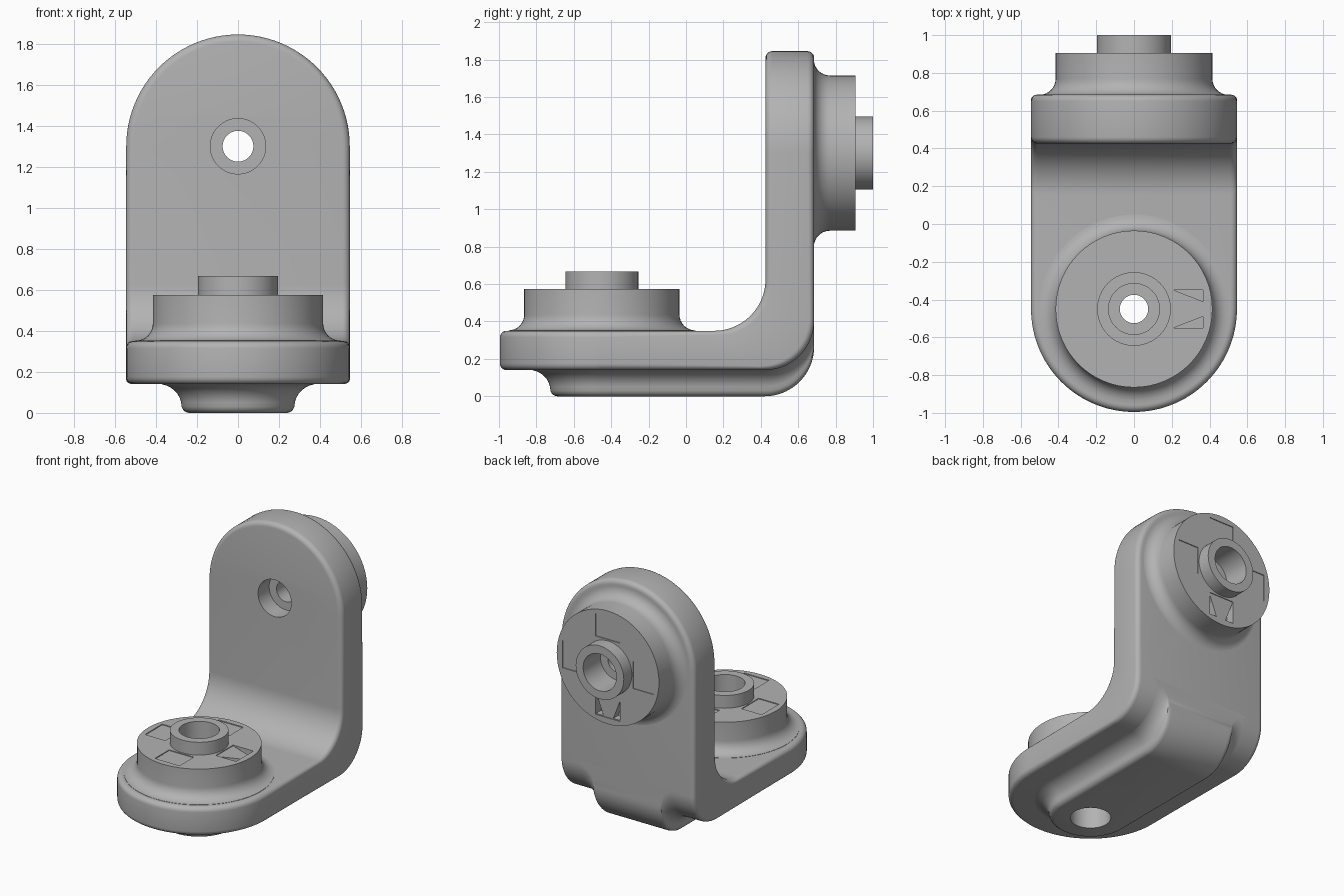
import bpy, bmesh
from math import sin, cos, pi
from mathutils import Matrix, Vector

cube = bpy.data.objects.get("Cube")
if cube:
    bpy.data.objects.remove(cube)

grey = bpy.data.materials.new("grey plastic")
grey.use_nodes = True
grey.diffuse_color = (0.45, 0.45, 0.45, 1)
grey.node_tree.nodes["Principled BSDF"].inputs["Base Color"].default_value = grey.diffuse_color

HOLE_Y, HOLE_Z = -0.45, 1.3      # hole centres on the foot and the upright
HALF, BORE = 0.545, 0.135
STEPS = 24


def make_object(name, bm, matrix=Matrix()):
    bmesh.ops.remove_doubles(bm, verts=bm.verts, dist=0.0005)
    bmesh.ops.recalc_face_normals(bm, faces=bm.faces)
    mesh = bpy.data.meshes.new(name)
    bm.to_mesh(mesh)
    bm.free()
    mesh.materials.append(grey)
    ob = bpy.data.objects.new(name, mesh)
    ob.matrix_world = matrix
    bpy.context.collection.objects.link(ob)
    return ob


def activate(ob):
    bpy.ops.object.select_all(action='DESELECT')
    ob.select_set(True)
    bpy.context.view_layer.objects.active = ob


def cut(ob, cutters):
    for cutter in cutters:
        mod = ob.modifiers.new("cut", 'BOOLEAN')
        mod.operation, mod.solver, mod.object = 'DIFFERENCE', 'EXACT', cutter
        activate(ob)
        bpy.ops.object.modifier_apply(modifier=mod.name)


def smooth(ob):
    activate(ob)
    bpy.ops.object.shade_smooth_by_angle(angle=0.6)


def loft(name, layers):
    """Skin between mirrored half outlines and close both ends with strips."""
    bm = bmesh.new()
    sides = [[[bm.verts.new((s * x, y, z)) for x, y, z in layer] for s in (1, -1)]
             for layer in layers]
    n = len(layers[0])
    for a, b in zip(sides, sides[1:]):
        for k in (0, 1):
            for i in range(n - 1):
                bm.faces.new((a[k][i], a[k][i + 1], b[k][i + 1], b[k][i]))
        for i in (0, n - 1):
            bm.faces.new((a[0][i], a[1][i], b[1][i], b[0][i]))
    for left, right in (sides[0], sides[-1]):
        for i in range(n - 1):
            bm.faces.new((left[i], left[i + 1], right[i + 1], right[i]))
    return make_object(name, bm)


def foot_end(r, z):
    angles = [pi / 2 * i / STEPS for i in range(STEPS + 1)]
    return [(r * sin(a), HOLE_Y - r * cos(a), z) for a in angles]


def bend(w, y, z, r):
    angles = [pi / 2 * i / STEPS for i in range(STEPS + 1)]
    return [(w, y + r * sin(a), z - r * cos(a)) for a in angles]


def plate_layer(inset, depth):
    """Half outline of the bent plate at a depth below its inner face."""
    w = HALF - inset

    def path(z, y, bend_y, bend_z, r):
        top = [(x, y, HOLE_Z + HOLE_Y - v) for x, v, _ in reversed(foot_end(w, 0))]
        return foot_end(w, z) + bend(w, bend_y, bend_z, r) + top

    inner = path(0.35, 0.425, 0.15, 0.625, 0.275)
    outer = path(0.14, 0.685, 0.42, 0.405, 0.265)
    result = []
    for a, b in zip(inner, outer):
        a, b = Vector(a), Vector(b)
        length = (b - a).length
        d = depth if depth >= 0 else length + depth
        result.append(a.lerp(b, d / length))
    return result


# Bent plate with rounded rims
R = 0.035
rim = [(R * (1 - sin(a)), R * (1 - cos(a))) for a in (pi / 2 * i / 5 for i in range(6))]
rounds = [plate_layer(i, d) for i, d in rim]
rounds += [plate_layer(i, -d if d else -1e-6) for i, d in reversed(rim)]
plate = loft("bent_plate", rounds)


# Stiffening rib under the foot, with a rounded nose and flared flanks
def rib_layer(w, z):
    return foot_end(w, z) + bend(w, 0.42, 0.265 + z, 0.265)


rib_shape = [(0.03, 0.24, 0), (0.03, 0.255, 0.004), (0, 0.268, 0.015), (0, 0.275, 0.03)]
rib_layers = [rib_layer(w, z) for _, w, z in rib_shape]
for i in range(1, 9):
    a = pi / 2 * i / 8
    rib_layers.append(rib_layer(0.275 + 0.12 * (1 - cos(a)), 0.03 + 0.112 * sin(a)))
rib_layers.append(rib_layer(0.395, 0.16))
rib = loft("bottom_rib", rib_layers)


# Bosses: turned profile with flared base, collar, stepped bore and web
flare = [(0.5 - 0.085 * sin(a), 0.085 * (1 - cos(a)))
         for a in (pi / 2 * i / 8 for i in range(9))]
profile = [(0.075, -0.13), (0.15, -0.13), (0.15, -0.02), (0.5, -0.02)] + flare
profile += [(0.415, 0.222), (0.195, 0.222), (0.195, 0.316), (BORE, 0.316),
            (BORE, 0.115), (0.075, 0.115)]


def make_boss(name, matrix):
    bm = bmesh.new()
    verts = [bm.verts.new((r, 0, h)) for r, h in profile]
    edges = [bm.edges.new((verts[i - 1], verts[i])) for i in range(len(verts))]
    bmesh.ops.spin(bm, geom=verts + edges, cent=(0, 0, 0), axis=(0, 0, 1),
                   angle=2 * pi, steps=64)
    return make_object(name, bm, matrix)


def prism(name, outline, low, high, matrix):
    bm = bmesh.new()
    face = bm.faces.new([bm.verts.new((x, y, low)) for x, y in outline])
    top = bmesh.ops.extrude_face_region(bm, geom=[face])["geom"]
    bmesh.ops.translate(bm, vec=(0, 0, high - low),
                        verts=[v for v in top if isinstance(v, bmesh.types.BMVert)])
    ob = make_object(name, bm, matrix)
    ob.hide_render = True
    return ob


def ring_cross():
    """Square-cornered cross with chamfered inner corners, hollow at the collar."""
    arm = [(0.37, -0.1), (0.37, 0.1), (0.21, 0.1), (0.1, 0.21)]
    return [(x * c - y * s, x * s + y * c)
            for c, s in ((1, 0), (0, 1), (-1, 0), (0, -1)) for x, y in arm]


def arm_pieces(matrix):
    """Shallow recess per cross arm and two wedge pockets on the first arm."""
    pieces = []
    for k in range(4):
        turn = matrix @ Matrix.Rotation(k * pi / 2, 4, 'Z')
        arm = [(0.205, -0.1), (0.37, -0.1), (0.37, 0.1), (0.205, 0.1)]
        pieces.append(prism("arm_cutter", arm, 0.216, 0.25, turn))
    for s in (1, -1):
        wedge = [(0.21, 0.1 * s), (0.365, 0.1 * s), (0.365, 0.04 * s)]
        pieces.append(prism("wedge_cutter", wedge, 0.16, 0.25, matrix))
    return pieces


foot_frame = Matrix.Translation((0, HOLE_Y, 0.352))
back_frame = (Matrix.Translation((0, 0.684, HOLE_Z))
              @ Matrix(((0, -1, 0), (0, 0, 1), (-1, 0, 0))).to_4x4())

for name, frame in (("foot_boss", foot_frame), ("back_boss", back_frame)):
    boss = make_boss(name, frame)
    cutters = arm_pieces(frame)
    # Bore through the plate and rib, kept open by the stepped boss
    circle = [(BORE * cos(2 * pi * i / 64), BORE * sin(2 * pi * i / 64)) for i in range(64)]
    bore = prism("bore_cutter", circle, -0.6, 0.1, frame)
    bpy.context.view_layer.update()
    cut(boss, cutters)
    cut(plate, [bore])
    if name == "foot_boss":
        cut(rib, [bore])
    for helper in cutters + [bore]:
        bpy.data.objects.remove(helper)
    smooth(boss)

smooth(plate)
smooth(rib)
